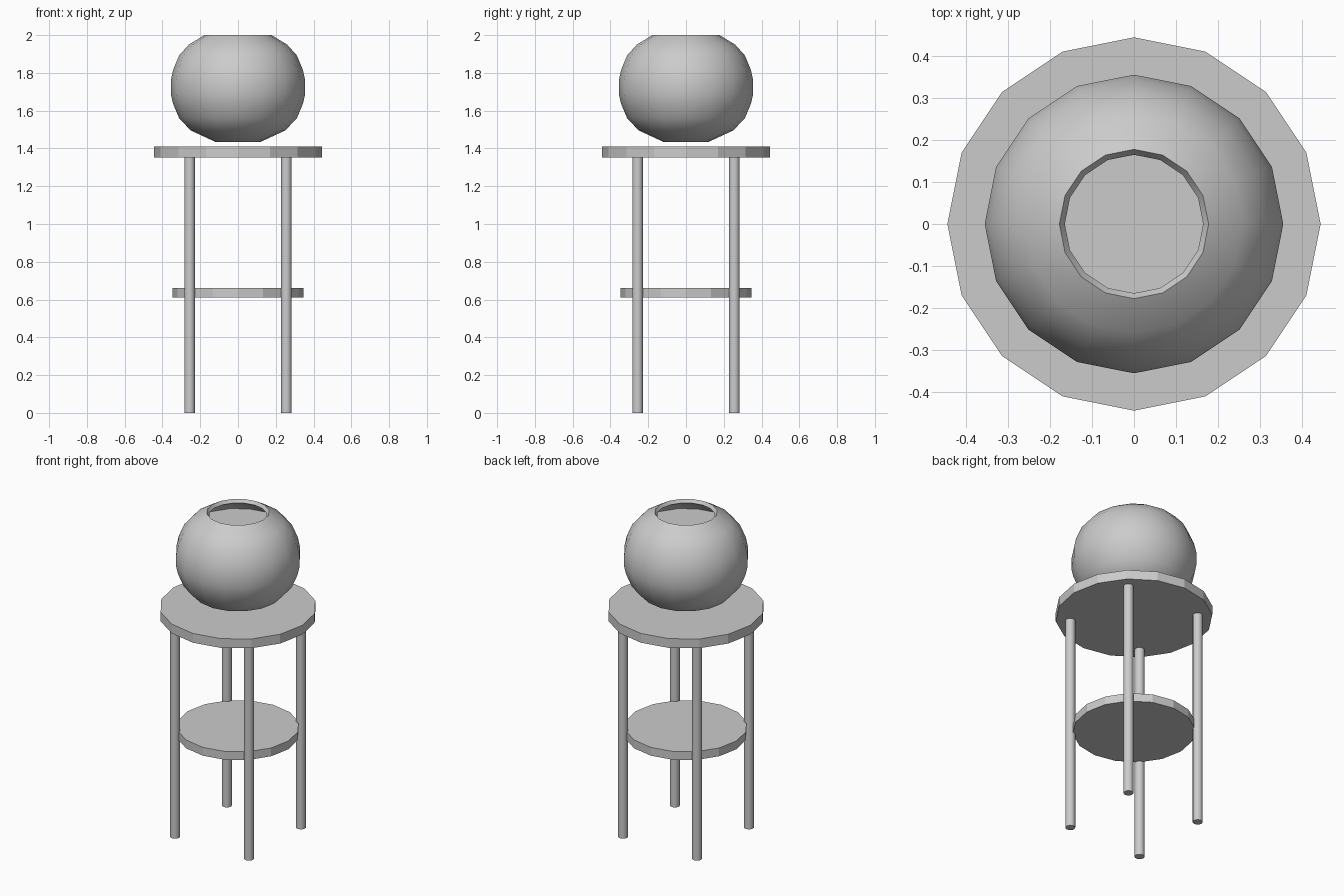
import bpy, bmesh, math

if "Cube" in bpy.data.objects:
    bpy.data.objects.remove(bpy.data.objects["Cube"])

SIDES = 16


def lathe(name, profile, sides=SIDES, loc=(0, 0), smooth=30):
    """Spin a (radius, z) profile around the z axis."""
    bm = bmesh.new()
    rings = []
    for r, z in profile:
        if r == 0:
            rings.append([bm.verts.new((0, 0, z))] * sides)
        else:
            rings.append([bm.verts.new((r * math.cos(2 * math.pi * i / sides),
                                        r * math.sin(2 * math.pi * i / sides), z))
                          for i in range(sides)])
    for a, b in zip(rings, rings[1:]):
        for i in range(sides):
            j = (i + 1) % sides
            corners = list(dict.fromkeys((a[i], a[j], b[j], b[i])))
            bm.faces.new(corners)
    bmesh.ops.recalc_face_normals(bm, faces=bm.faces)
    mesh = bpy.data.meshes.new(name)
    bm.to_mesh(mesh)
    bm.free()
    obj = bpy.data.objects.new(name, mesh)
    obj.location = (loc[0], loc[1], 0)
    bpy.context.collection.objects.link(obj)
    if smooth:
        bpy.ops.object.select_all(action='DESELECT')
        obj.select_set(True)
        bpy.context.view_layer.objects.active = obj
        bpy.ops.object.shade_smooth_by_angle(angle=math.radians(smooth))
    return obj


def disc(name, r, z0, z1, **kw):
    return lathe(name, [(0, z0), (r, z0), (r, z1), (0, z1)], **kw)


# Stand: round top, lower shelf and four legs
disc("table_top", 0.445, 1.353, 1.411, smooth=0)
disc("lower_shelf", 0.348, 0.61, 0.662, smooth=0)
for sx, side in ((-1, "left"), (1, "right")):
    for sy, end in ((-1, "front"), (1, "back")):
        disc(f"{end}_{side}_leg", 0.028, 0, 1.36,
             loc=(sx * 0.256, sy * 0.256), smooth=50)

# Bowl: outer wall, slanted rim, inner wall
outer = [(0, 1.435), (0.12, 1.435), (0.25, 1.495), (0.312, 1.56), (0.345, 1.64),
         (0.356, 1.69), (0.356, 1.757), (0.344, 1.815), (0.312, 1.892),
         (0.26, 1.95), (0.178, 2.0)]
inner = [(0.165, 1.98), (0.245, 1.93), (0.292, 1.88), (0.331, 1.755),
         (0.331, 1.69), (0.29, 1.575), (0.235, 1.515), (0.115, 1.46), (0, 1.46)]
lathe("bowl", outer + inner, smooth=40)

# Water filling the bowl up to just below the rim
water = [(0, 1.892), (0.282, 1.892), (0.29, 1.88), (0.329, 1.755), (0.329, 1.69),
         (0.288, 1.577), (0.233, 1.517), (0.114, 1.462), (0, 1.462)]
lathe("water", water, smooth=40)
